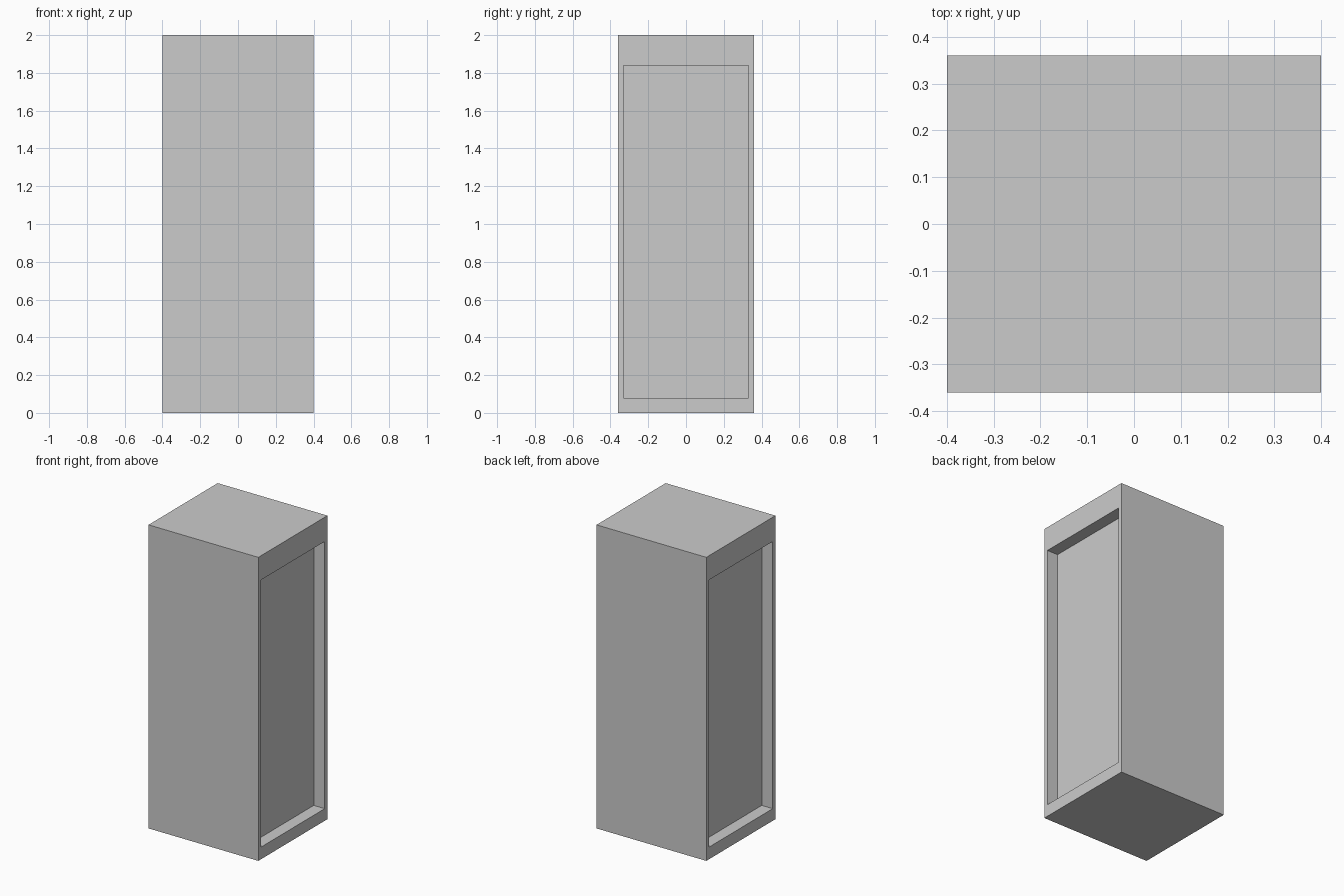
import bpy, bmesh
from mathutils import Vector

if "Cube" in bpy.data.objects:
    bpy.data.objects.remove(bpy.data.objects["Cube"])

WIDTH, DEPTH, HEIGHT = 0.80, 0.72, 2.0
SIDE_RIM, BOTTOM_RIM, TOP_RIM, RECESS = 0.04, 0.08, 0.16, 0.08

bm = bmesh.new()

# Cabinet block standing on the floor
bmesh.ops.create_cube(bm, size=1)
bmesh.ops.scale(bm, vec=(WIDTH, DEPTH, HEIGHT), verts=bm.verts)
bmesh.ops.translate(bm, vec=(0, 0, HEIGHT / 2), verts=bm.verts)

# Framed recessed panel on the left and right sides
bm.normal_update()
sides = [f for f in bm.faces if abs(f.normal.x) > 0.9]
for face in sides:
    sign = 1 if face.normal.x > 0 else -1
    bmesh.ops.inset_individual(bm, faces=[face], thickness=SIDE_RIM)
    for v in face.verts:
        v.co.z = BOTTOM_RIM if v.co.z < HEIGHT / 2 else HEIGHT - TOP_RIM
    panel = bmesh.ops.extrude_discrete_faces(bm, faces=[face])["faces"][0]
    bmesh.ops.translate(bm, vec=Vector((-sign * RECESS, 0, 0)), verts=panel.verts)

bmesh.ops.recalc_face_normals(bm, faces=bm.faces)
mesh = bpy.data.meshes.new("cabinet")
bm.to_mesh(mesh)
bm.free()
cabinet = bpy.data.objects.new("cabinet", mesh)
bpy.context.collection.objects.link(cabinet)
